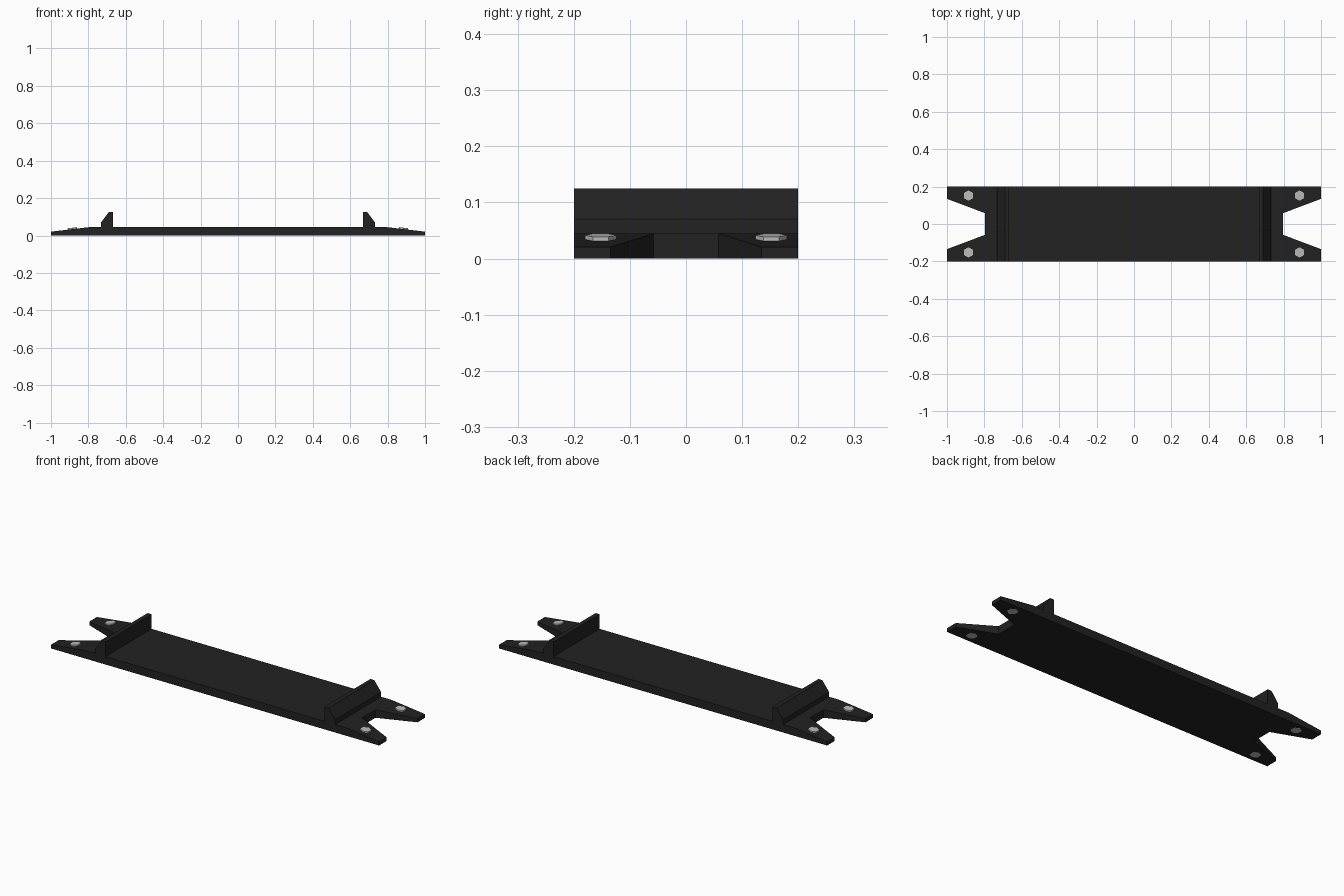
import bpy, bmesh, math
from mathutils import Matrix

if "Cube" in bpy.data.objects:
    bpy.data.objects.remove(bpy.data.objects["Cube"])

T, TIP = 0.0445, 0.0205        # plate thickness in the middle / at the prong tips
X0, HW = 0.797, 0.20           # start of the prongs, half width
LIFT = 0.0004                  # keeps bolt ends visible underneath


def material(name, rgb):
    m = bpy.data.materials.new(name)
    m.diffuse_color = (*rgb, 1)
    m.use_nodes = True
    m.node_tree.nodes["Principled BSDF"].inputs["Base Color"].default_value = m.diffuse_color
    return m


dark = material("dark_rubber", (0.016, 0.016, 0.016))
metal = material("bolt_metal", (0.5, 0.5, 0.48))


def finish(bm, name, mat):
    bmesh.ops.recalc_face_normals(bm, faces=bm.faces)
    me = bpy.data.meshes.new(name)
    bm.to_mesh(me)
    bm.free()
    me.materials.append(mat)
    ob = bpy.data.objects.new(name, me)
    bpy.context.collection.objects.link(ob)
    return ob


def surface(x):
    return T - (T - TIP) * max(0, abs(x) - X0) / (1 - X0)


# Base plate with four tapered prongs
bm = bmesh.new()
cache = {}


def vert(x, y):
    if (x, y) not in cache:
        cache[(x, y)] = bm.verts.new((x, y, LIFT))
    return cache[(x, y)]


def face(pts):
    bm.faces.new([vert(*p) for p in pts])


face([(X0, -HW), (X0, -0.058), (X0, 0.058), (X0, HW),
      (-X0, HW), (-X0, 0.058), (-X0, -0.058), (-X0, -HW)])
for sx in (1, -1):
    for sy in (1, -1):
        pts = [(X0, 0.058), (1, 0.1345), (1, HW), (X0, HW)]
        pts = [(sx * x, sy * y) for x, y in pts]
        face(pts if sx * sy > 0 else pts[::-1])
res = bmesh.ops.extrude_face_region(bm, geom=bm.faces[:], use_keep_orig=True)
for v in res["geom"]:
    if isinstance(v, bmesh.types.BMVert):
        v.co.z = surface(v.co.x)
finish(bm, "base_plate", dark)

# Raised end stops with chamfered outer side
profile = [(0.667, T - 0.005), (0.732, T - 0.005), (0.732, 0.0705),
           (0.691, 0.125), (0.667, 0.125)]
for sx, side in ((-1, "left"), (1, "right")):
    bm = bmesh.new()
    f = bm.faces.new([bm.verts.new((sx * x, -HW, z)) for x, z in profile])
    res = bmesh.ops.extrude_face_region(bm, geom=[f], use_keep_orig=True)
    moved = [g for g in res["geom"] if isinstance(g, bmesh.types.BMVert)]
    bmesh.ops.translate(bm, verts=moved, vec=(0, 2 * HW, 0))
    finish(bm, "end_stop_" + side, dark)

# Hex bolts running through the prongs, heads tilted to the slope
slope = (T - TIP) / (1 - X0)
for sx, side in ((-1, "left"), (1, "right")):
    for sy, end in ((-1, "front"), (1, "back")):
        bx, by = sx * 0.885, sy * 0.152
        bm = bmesh.new()
        bmesh.ops.create_cone(bm, cap_ends=True, segments=6, radius1=0.028,
                              radius2=0.028, depth=1)
        spin = Matrix.Rotation(math.pi / 2, 4, 'Z')
        bmesh.ops.transform(bm, matrix=spin, verts=bm.verts)
        # make sure a corner points along y
        if max(v.co.y for v in bm.verts) < 0.027:
            bmesh.ops.transform(bm, matrix=Matrix.Rotation(math.pi / 6, 4, 'Z'),
                                verts=bm.verts)
        for v in bm.verts:
            top = 0.0415 - slope * sx * v.co.x
            v.co.z = top if v.co.z > 0 else 0
            v.co.x += bx
            v.co.y += by
        finish(bm, f"bolt_{side}_{end}", metal)
